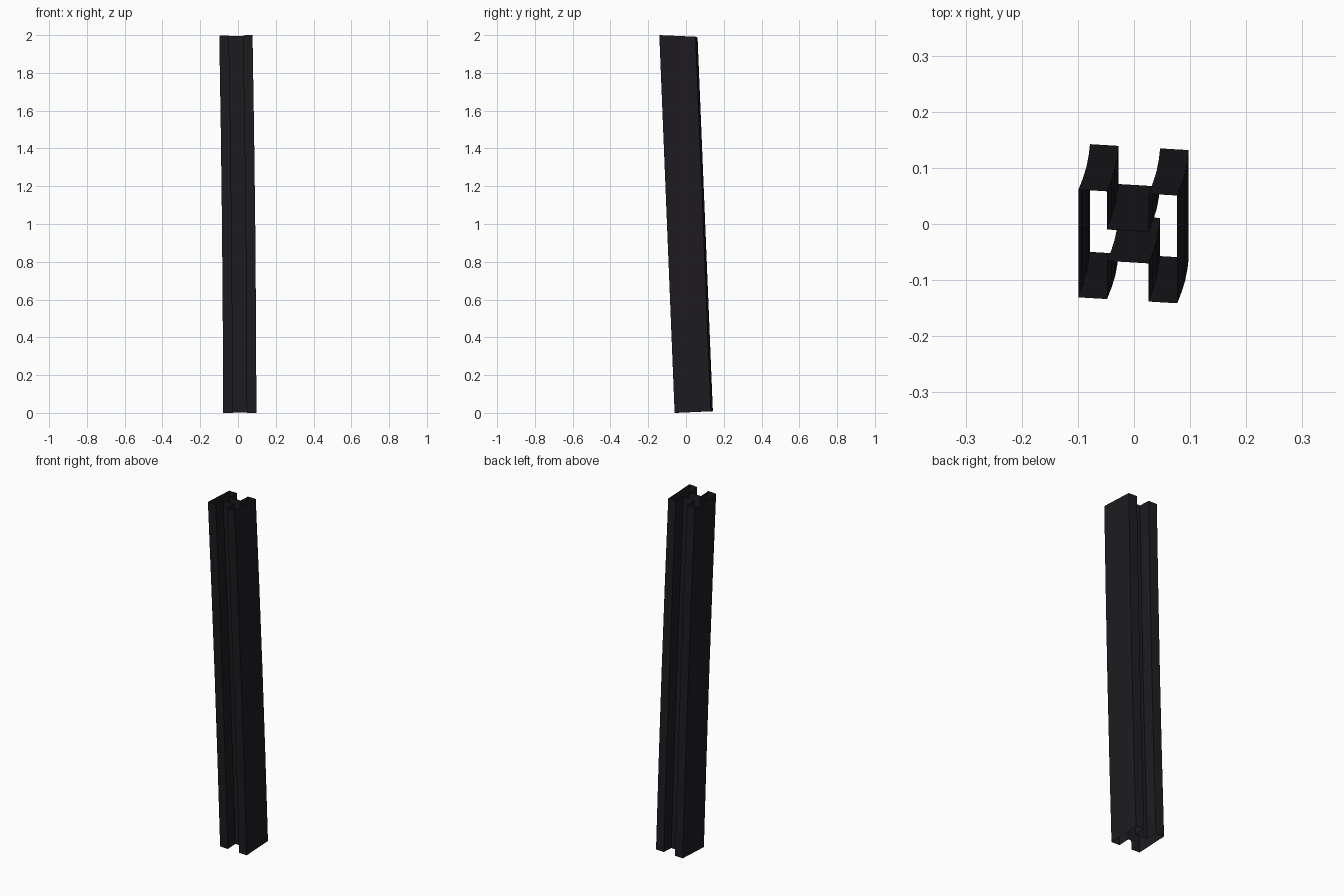
import bpy, bmesh, math

if "Cube" in bpy.data.objects:
    bpy.data.objects.remove(bpy.data.objects["Cube"])

# H-shaped outline, counter-clockwise: right half, then its 180-degree turned copy
half = [(0.037, -0.028), (0.037, -0.096), (0.088, -0.096),
        (0.088, 0.096), (0.037, 0.096), (0.037, 0.028)]
outline = half + [(-x, -y) for x, y in half]

BOTTOM, TOP = (0.0095, 0.041), (-0.011, -0.040)   # centres of the two ends
SEGMENTS = 4


def ring(t):
    """Cross-section at height fraction t, leaning, slightly bowed and with slanted ends."""
    cx = BOTTOM[0] + (TOP[0] - BOTTOM[0]) * t + 0.004 * math.sin(math.pi * t)
    cy = BOTTOM[1] + (TOP[1] - BOTTOM[1]) * t
    for x, y in outline:
        z_low = 0.0045 + 0.045 * y
        z_high = 1.994 - 0.045 * y + 0.02 * x
        yield (cx + x, cy + y - 0.06 * x, z_low + (z_high - z_low) * t)


# Open-ended, hollow beam skin
bm = bmesh.new()
rings = [[bm.verts.new(p) for p in ring(i / SEGMENTS)] for i in range(SEGMENTS + 1)]
n = len(outline)
for lower, upper in zip(rings, rings[1:]):
    for i in range(n):
        j = (i + 1) % n
        bm.faces.new((lower[i], lower[j], upper[j], upper[i]))
mesh = bpy.data.meshes.new("beam")
bm.to_mesh(mesh)
bm.free()
beam = bpy.data.objects.new("beam", mesh)
bpy.context.collection.objects.link(beam)

# Near-black metal
mat = bpy.data.materials.new("dark_metal")
mat.diffuse_color = (0.012, 0.011, 0.014, 1)
mat.use_nodes = True
mat.node_tree.nodes["Principled BSDF"].inputs["Base Color"].default_value = mat.diffuse_color
mesh.materials.append(mat)
